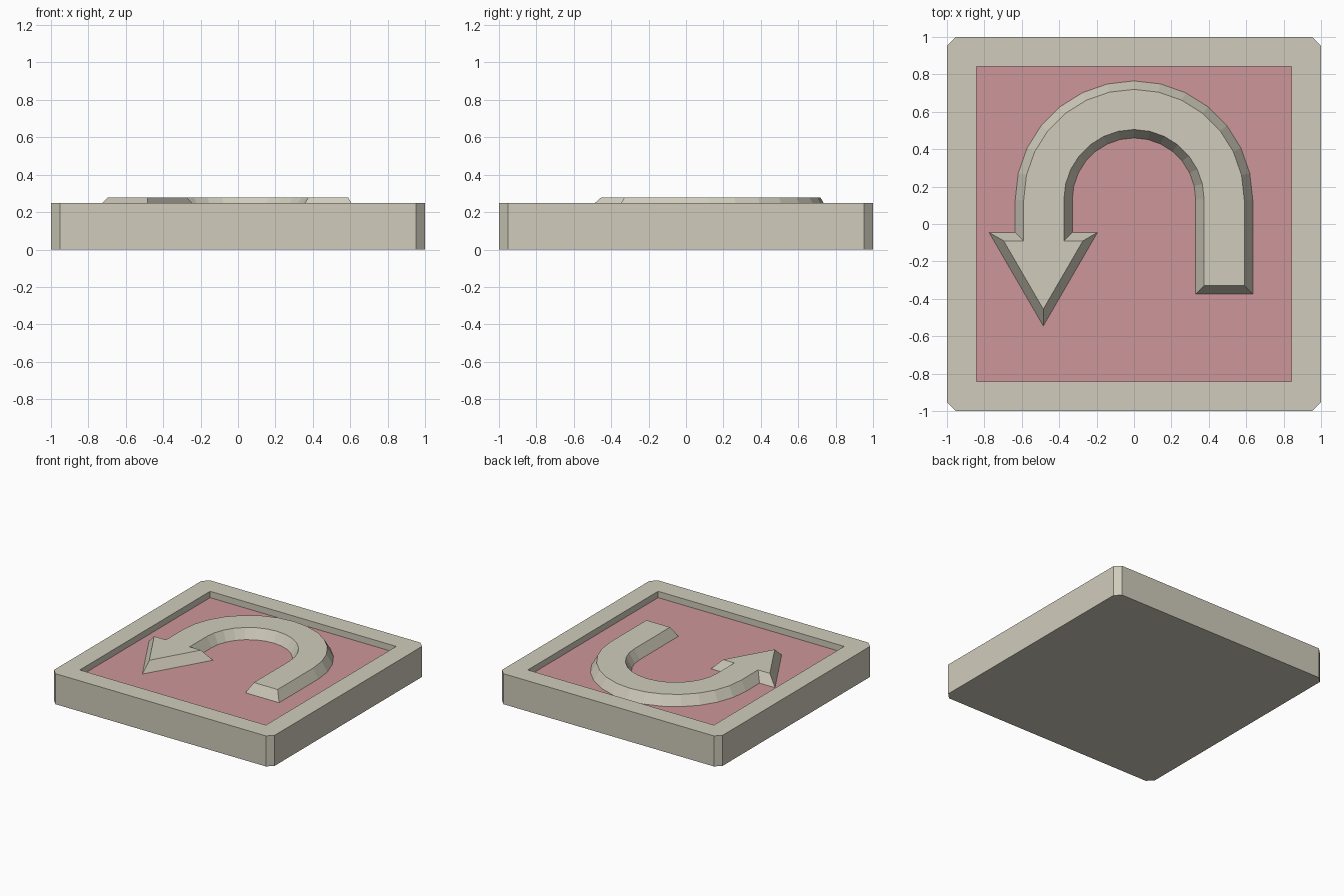
import bpy, bmesh, math
from mathutils import Vector

if "Cube" in bpy.data.objects:
    bpy.data.objects.remove(bpy.data.objects["Cube"])

def material(name, rgb):
    m = bpy.data.materials.new(name)
    m.diffuse_color = (*rgb, 1)
    m.use_nodes = True
    m.node_tree.nodes["Principled BSDF"].inputs["Base Color"].default_value = m.diffuse_color
    return m

cream = material("cream", (0.63, 0.60, 0.50))
pink = material("pink", (0.61, 0.31, 0.32))

def finish(name, bm, mats):
    bmesh.ops.recalc_face_normals(bm, faces=bm.faces[:])
    me = bpy.data.meshes.new(name)
    bm.to_mesh(me)
    bm.free()
    for m in mats:
        me.materials.append(m)
    ob = bpy.data.objects.new(name, me)
    bpy.context.collection.objects.link(ob)
    return ob

def ring(bm, pts, z):
    return [bm.verts.new((p[0], p[1], z)) for p in pts]

def walls(bm, a, b):
    n = len(a)
    for i in range(n):
        j = (i + 1) % n
        bm.faces.new((a[i], a[j], b[j], b[i]))

FLOOR, RIM, TOP = 0.198, 0.25, 0.277

# Tray: square with clipped corners, raised rim and pink recessed floor
c, r = 0.953, 0.843
octagon = [(1, -c), (1, c), (c, 1), (-c, 1), (-1, c), (-1, -c), (-c, -1), (c, -1)]
square = [(r, -r), (r, r), (-r, r), (-r, -r)]
bm = bmesh.new()
low, high = ring(bm, octagon, 0), ring(bm, octagon, RIM)
lip, bed = ring(bm, square, RIM), ring(bm, square, FLOOR)
bm.faces.new(low[::-1])
walls(bm, low, high)
walls(bm, lip, bed)
for k in range(4):
    n = (k + 1) % 4
    a, b, d = high[2 * k], high[2 * k + 1], high[(2 * k + 2) % 8]
    bm.faces.new((a, b, lip[n], lip[k]))     # rim side
    bm.faces.new((b, d, lip[n]))             # rim corner
bm.faces.new(bed).material_index = 1
finish("tray", bm, [cream, pink])

# Arrow outline, counter-clockwise: stem, outer arch, head, inner arch
def arch(radius, angles):
    return [(radius * math.cos(t), 0.13 + radius * math.sin(t)) for t in angles]

R_OUT, R_IN, SEG = 0.635, 0.33, 14
sweep = [math.pi * i / SEG for i in range(SEG + 1)]
outline = [(R_IN, -0.375), (R_OUT, -0.375)]
outline += arch(R_OUT, sweep)
outline += [(-R_OUT, -0.045), (-0.775, -0.045), (-0.485, -0.545), (-0.195, -0.045), (-R_IN, -0.045)]
outline += arch(R_IN, sweep[::-1])

def inset(pts, d):
    """Mitred inward offset of a counter-clockwise outline."""
    out = []
    for i, p in enumerate(pts):
        p = Vector(p)
        e1 = (p - Vector(pts[i - 1])).normalized()
        e2 = (Vector(pts[(i + 1) % len(pts)]) - p).normalized()
        n1, n2 = Vector((-e1.y, e1.x)), Vector((-e2.y, e2.x))
        out.append(p + (n1 + n2) * d / (1 + n1.dot(n2)))
    return out

# Raised turning arrow with sloped sides
bm = bmesh.new()
base, top = ring(bm, outline, FLOOR), ring(bm, inset(outline, 0.045), TOP)
walls(bm, base, top)
cap = bm.faces.new(top)
under = bm.faces.new(base[::-1])
bmesh.ops.recalc_face_normals(bm, faces=bm.faces[:])
bmesh.ops.triangulate(bm, faces=[cap, under], ngon_method='EAR_CLIP')
finish("turn_arrow", bm, [cream])
